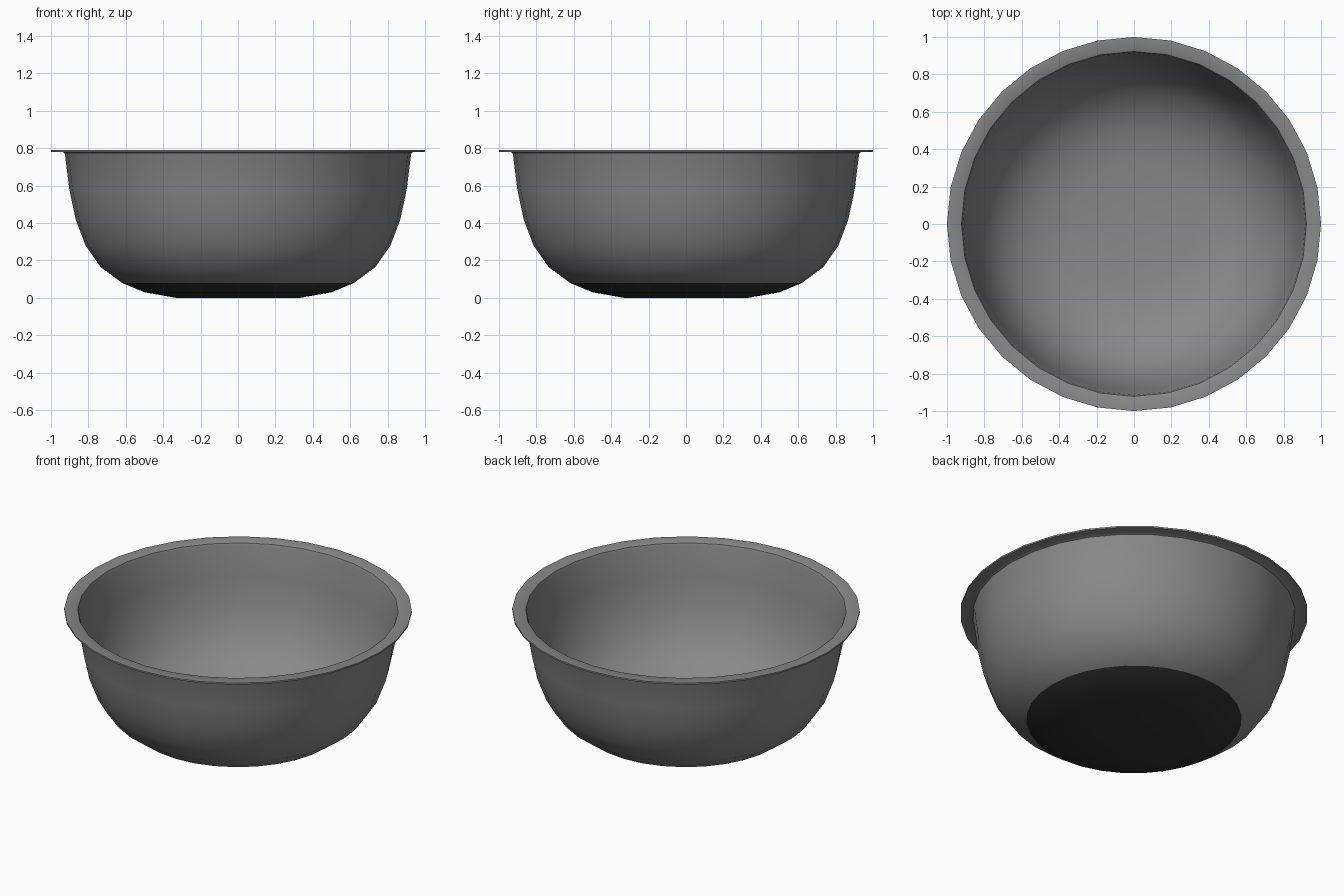
import bpy, bmesh, math

if "Cube" in bpy.data.objects:
    bpy.data.objects.remove(bpy.data.objects["Cube"])

SIDES = 32


def material(name, value):
    m = bpy.data.materials.new(name)
    m.diffuse_color = (value, value, value, 1)
    m.use_nodes = True
    m.node_tree.nodes["Principled BSDF"].inputs["Base Color"].default_value = m.diffuse_color
    return m


steel = material("grey steel", 0.25)
rubber = material("black rubber", 0.03)

# Closed wall section: outside going up, rolled lip, inside going down
outer = [(0.33, 0.0), (0.50, 0.03), (0.62, 0.08), (0.735, 0.165), (0.815, 0.28),
         (0.868, 0.42), (0.902, 0.58), (0.925, 0.765), (0.929, 0.775), (0.94, 0.78)]
lip = [(1.0, 0.78), (1.0, 0.79), (0.93, 0.79), (0.922, 0.785)]
inner = [(0.915, 0.765), (0.892, 0.58), (0.858, 0.423), (0.806, 0.285),
         (0.728, 0.173), (0.615, 0.09), (0.497, 0.04), (0.33, 0.01)]
profile = outer + lip + inner

# Lathe the section around z
bm = bmesh.new()
rings = []
for r, z in profile:
    rings.append([bm.verts.new((r * math.cos(a), r * math.sin(a), z))
                  for a in (2 * math.pi * i / SIDES for i in range(SIDES))])
for k in range(len(rings) - 1):
    a, b = rings[k], rings[k + 1]
    for i in range(SIDES):
        j = (i + 1) % SIDES
        f = bm.faces.new((a[i], a[j], b[j], b[i]))
        f.material_index = 1 if k < 2 else 0   # black grip on the outside base
base = bm.faces.new(list(reversed(rings[0])))
base.material_index = 1
bm.faces.new(rings[-1])

mesh = bpy.data.meshes.new("mixing_bowl")
bm.to_mesh(mesh)
bm.free()
mesh.materials.append(steel)
mesh.materials.append(rubber)
bowl = bpy.data.objects.new("mixing_bowl", mesh)
bpy.context.collection.objects.link(bowl)

# Smooth walls, crisp lip
bpy.context.view_layer.objects.active = bowl
bowl.select_set(True)
bpy.ops.object.shade_smooth_by_angle(angle=math.radians(35))
